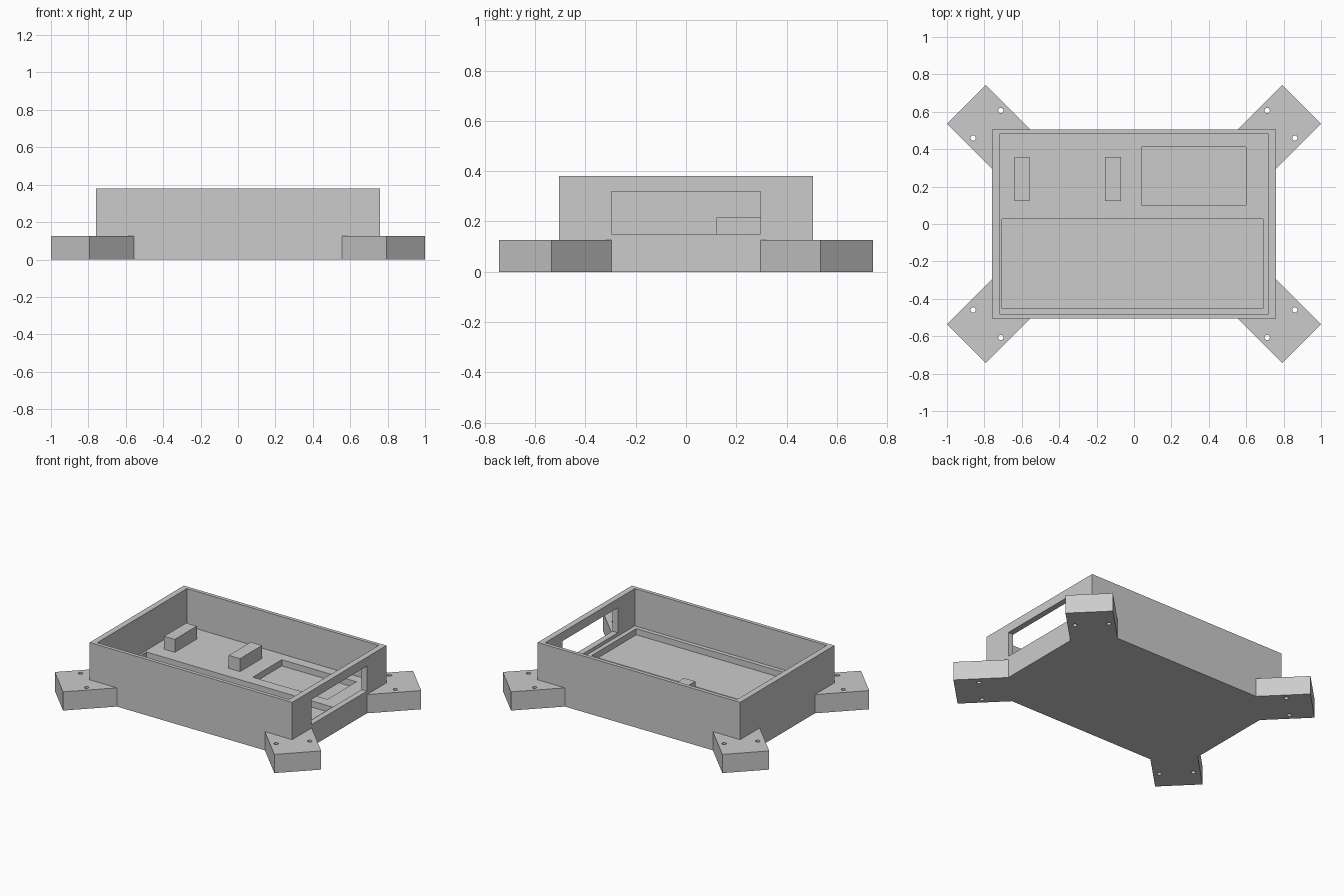
import bpy, bmesh
from mathutils import Vector

cube = bpy.data.objects.get("Cube")
if cube:
    bpy.data.objects.remove(cube, do_unlink=True)

grey = bpy.data.materials.new("plain grey")
grey.use_nodes = True
COLOUR = (0.6, 0.6, 0.6, 1)
grey.diffuse_color = COLOUR
grey.node_tree.nodes["Principled BSDF"].inputs["Base Color"].default_value = COLOUR

HALF_X, HALF_Y, HEIGHT = 0.76, 0.505, 0.38
FLOOR = 0.127
POCKET = 0.085


def finish(bm, name):
    bmesh.ops.recalc_face_normals(bm, faces=bm.faces)
    mesh = bpy.data.meshes.new(name)
    bm.to_mesh(mesh)
    bm.free()
    mesh.materials.append(grey)
    obj = bpy.data.objects.new(name, mesh)
    bpy.context.collection.objects.link(obj)
    return obj


def prism(name, points, z0, z1):
    bm = bmesh.new()
    face = bm.faces.new([bm.verts.new((x, y, z0)) for x, y in points])
    top = bmesh.ops.extrude_face_region(bm, geom=[face])["geom"]
    verts = [v for v in top if isinstance(v, bmesh.types.BMVert)]
    bmesh.ops.translate(bm, verts=verts, vec=(0, 0, z1 - z0))
    return finish(bm, name)


def box(name, x0, x1, y0, y1, z0, z1):
    return prism(name, [(x0, y0), (x1, y0), (x1, y1), (x0, y1)], z0, z1)


def cut(target, cutters):
    for cutter in cutters:
        mod = target.modifiers.new("cut", "BOOLEAN")
        mod.operation = "DIFFERENCE"
        mod.solver = "EXACT"
        mod.object = cutter
    bpy.context.view_layer.update()
    graph = bpy.context.evaluated_depsgraph_get()
    mesh = bpy.data.meshes.new_from_object(target.evaluated_get(graph))
    target.modifiers.clear()
    target.data = mesh
    for cutter in cutters:
        bpy.data.objects.remove(cutter, do_unlink=True)


# Open tray with two floor pockets and a side window
tray = box("tray", -HALF_X, HALF_X, -HALF_Y, HALF_Y, 0, HEIGHT)
cut(tray, [
    box("cavity_cutter", -0.72, 0.72, -0.48, 0.48, FLOOR, 0.5),
    box("large_pocket_cutter", -0.705, 0.69, -0.452, 0.026, POCKET, 0.2),
    box("small_pocket_cutter", 0.04, 0.6, 0.102, 0.412, POCKET, 0.2),
    box("window_cutter", 0.7, 0.8, -0.297, 0.297, 0.15, 0.32),
])

# Support blocks on the floor
for name, x0, x1 in (("right_block", -0.64, -0.56), ("middle_block", -0.155, -0.07)):
    box(name, x0, x1, 0.122, 0.358, FLOOR, 0.215)

# Diagonal mounting feet, each with two screw holes
FOOT = [(0.793, 0.743), (1, 0.536), (HALF_X, 0.296), (HALF_X, HALF_Y), (0.555, HALF_Y)]
HOLES = [(0.712, 0.607), (0.86, 0.459)]
for sx, side in ((1, "left"), (-1, "right")):
    for sy, end in ((1, "back"), (-1, "front")):
        foot = prism(f"{end}_{side}_foot", [(sx * x, sy * y) for x, y in FOOT], 0, FLOOR)
        drills = []
        for hx, hy in HOLES:
            bm = bmesh.new()
            bmesh.ops.create_cone(bm, cap_ends=True, segments=24, radius1=0.014,
                                  radius2=0.014, depth=0.4)
            bmesh.ops.translate(bm, verts=bm.verts, vec=Vector((sx * hx, sy * hy, 0.06)))
            drills.append(finish(bm, "drill_cutter"))
        cut(foot, drills)
